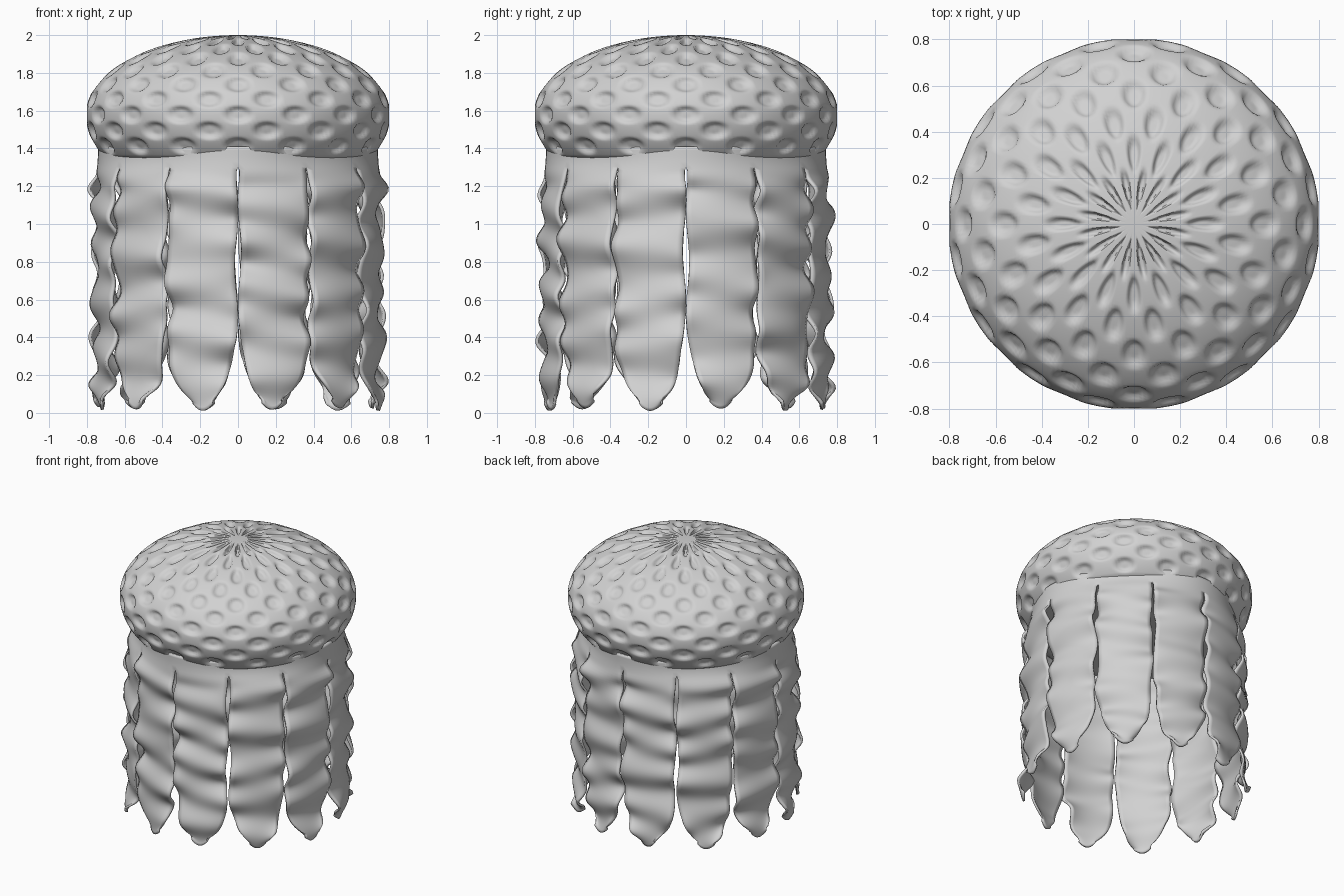
import bpy
import bmesh
import random
from math import sin, cos, pi, radians, sqrt

random.seed(5)
if "Cube" in bpy.data.objects:
    bpy.data.objects.remove(bpy.data.objects["Cube"], do_unlink=True)

grey = bpy.data.materials.new("plain_grey")
grey.use_nodes = True
colour = (0.64, 0.64, 0.64, 1)
grey.diffuse_color = colour
grey.node_tree.nodes["Principled BSDF"].inputs["Base Color"].default_value = colour


def smoothstep(lo, hi, v):
    t = min(1, max(0, (v - lo) / (hi - lo)))
    return t * t * (3 - 2 * t)


def finish(bm, name, angle):
    bmesh.ops.remove_doubles(bm, verts=bm.verts, dist=0.0002)
    mesh = bpy.data.meshes.new(name)
    bm.to_mesh(mesh)
    bm.free()
    mesh.materials.append(grey)
    mesh.shade_smooth()
    mesh.set_sharp_from_angle(angle=radians(angle))
    obj = bpy.data.objects.new(name, mesh)
    bpy.context.collection.objects.link(obj)
    return obj


def add_grid(bm, rows):
    verts = [[bm.verts.new(p) for p in row] for row in rows]
    for a, b in zip(verts, verts[1:]):
        for i in range(len(a) - 1):
            bm.faces.new((a[i], b[i], b[i + 1], a[i + 1]))


# Dimpled cap: staggered rows of dimples, sixteen in each row
STEP = 11.25
SEGMENTS = 256


def dimple(theta, phi):
    row = round(theta / STEP)
    depth = 0
    for r in (row - 1, row, row + 1):
        if 1 <= r <= 10:
            start = 0 if r % 2 == 0 else STEP
            d_phi = (phi - start + STEP) % (2 * STEP) - STEP
            d_theta = theta - r * STEP
            rho = sqrt((d_phi / 5.7) ** 2 + (d_theta / 6.6) ** 2)
            depth = max(depth, 1 - smoothstep(0.5, 1.05, rho))
    return 0.025 * depth


def cap_point(theta, phi):
    s, c = sin(radians(theta)), cos(radians(theta))
    d = dimple(theta, phi)
    r = 0.805 * (s if theta < 90 else s ** 0.8) - d * s
    z = 1.58 + (0.42 if theta < 90 else 0.44) * c - d * c
    a = radians(phi)
    return (r * cos(a), r * sin(a), z)


bm = bmesh.new()
angles = [360 * i / SEGMENTS for i in range(SEGMENTS + 1)]
rows = [[cap_point(max(0.05, 1.25 * j), phi) for phi in angles] for j in range(97)]
for r, z in ((0.69, 1.342), (0.655, 1.334), (0.61, 1.332), (0.3, 1.334), (0.001, 1.336)):
    rows.append([(r * cos(radians(p)), r * sin(radians(p)), z) for p in angles])
add_grid(bm, rows)
finish(bm, "cap", 60)

# Skirt: a band under the cap that splits into twelve rippled tentacles
COUNT = 12
COLS = 12
LENGTH_ROWS = 72
SPLIT = 1.3
HALF = pi / COUNT


def base_radius(a, z):
    blend = smoothstep(1.18, 1.36, z)
    return 0.75 + blend * (0.02 * cos(4 * a) - 0.036)


bm = bmesh.new()
for k in range(COUNT):
    centre = (2 * k + 1) * HALF
    tip = 0.012 + random.uniform(0, 0.02)
    phase, phase2, phase3 = (random.uniform(0, 2 * pi) for _ in range(3))
    tilt = random.uniform(-1.2, 1.2)
    wave = random.uniform(0.23, 0.29)

    def tentacle_point(u, z, t):
        if t <= 0:
            half = HALF
        else:
            half = HALF * (0.965 - 0.02 * t)
            s = max(0, (t - 0.66) / 0.34)
            half *= max(0.3, (1 - s * s) ** 0.52)
        fade = smoothstep(0, 0.1, t)
        a = centre + half * u + 0.012 * fade * sin(2 * pi * z / 0.55 + phase2)
        ripple = 0.013 * sin(2 * pi * z / wave + phase + tilt * u)
        ripple += 0.011 * sin(2 * pi * z / 0.41 + phase2 - tilt * u)
        ripple += 0.007 * u * sin(2 * pi * z / 0.19 + phase3)
        r = base_radius(a, z) + fade * (0.85 + 0.6 * u * u) * ripple
        # the tip rounds off: its edges lift a little
        lift = 0.035 * u * u * smoothstep(0.85, 1, t)
        return (r * cos(a), r * sin(a), z + lift)

    us = [2 * i / COLS - 1 for i in range(COLS + 1)]
    rows = [[tentacle_point(u, z, 0) for u in us] for z in (1.41, 1.39, 1.36, 1.33, SPLIT)]
    for j in range(1, LENGTH_ROWS + 1):
        t = j / LENGTH_ROWS
        rows.append([tentacle_point(u, SPLIT - t * (SPLIT - tip), t) for u in us])
    add_grid(bm, rows)

skirt = finish(bm, "tentacle_skirt", 60)
solid = skirt.modifiers.new("thickness", "SOLIDIFY")
solid.thickness = 0.016
solid.offset = 0
